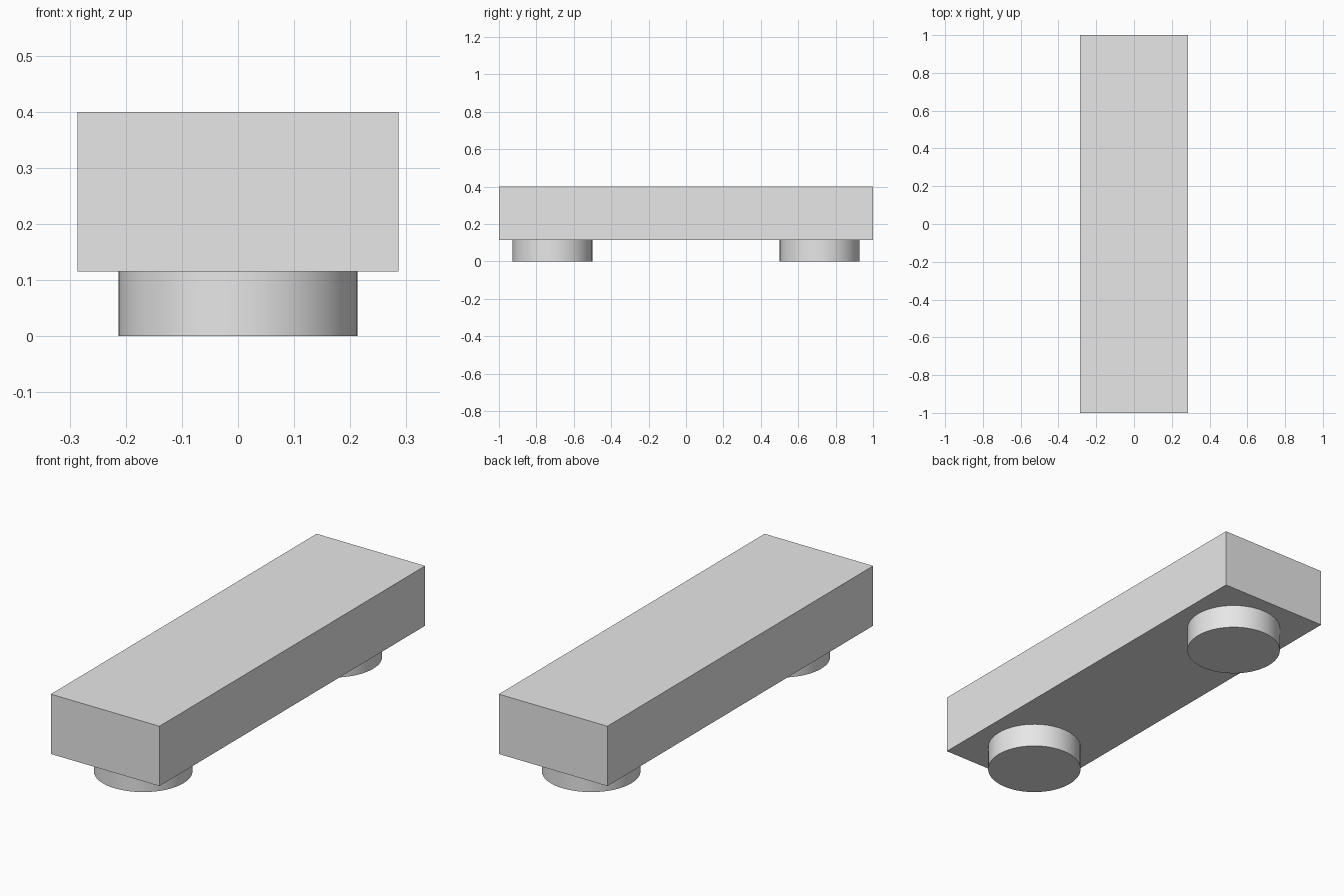
import bpy
import math

cube = bpy.data.objects.get("Cube")
if cube:
    bpy.data.objects.remove(cube, do_unlink=True)

HALF_WIDTH, HALF_LENGTH = 0.286, 1.0
BODY_BOTTOM, BODY_TOP = 0.115, 0.4
FOOT_RADIUS, FOOT_OFFSET = 0.213, 0.714

# One plain grey for everything
grey = bpy.data.materials.new("light grey")
grey.use_nodes = True
colour = (0.8, 0.8, 0.8, 1)
grey.diffuse_color = colour
grey.node_tree.nodes["Principled BSDF"].inputs["Base Color"].default_value = colour

# Long rectangular body
bpy.ops.mesh.primitive_cube_add(size=2, location=(0, 0, (BODY_BOTTOM + BODY_TOP) / 2))
body = bpy.context.object
body.name = "body"
body.scale = (HALF_WIDTH, HALF_LENGTH, (BODY_TOP - BODY_BOTTOM) / 2)
bpy.ops.object.transform_apply(location=False, rotation=False, scale=True)
body.data.materials.append(grey)

# Round feet under each end
for name, side in (("front_foot", -1), ("back_foot", 1)):
    bpy.ops.mesh.primitive_cylinder_add(
        vertices=64, radius=FOOT_RADIUS, depth=BODY_BOTTOM,
        location=(0, side * FOOT_OFFSET, BODY_BOTTOM / 2))
    foot = bpy.context.object
    foot.name = name
    foot.data.materials.append(grey)
    bpy.ops.object.shade_smooth_by_angle(angle=math.radians(30))
